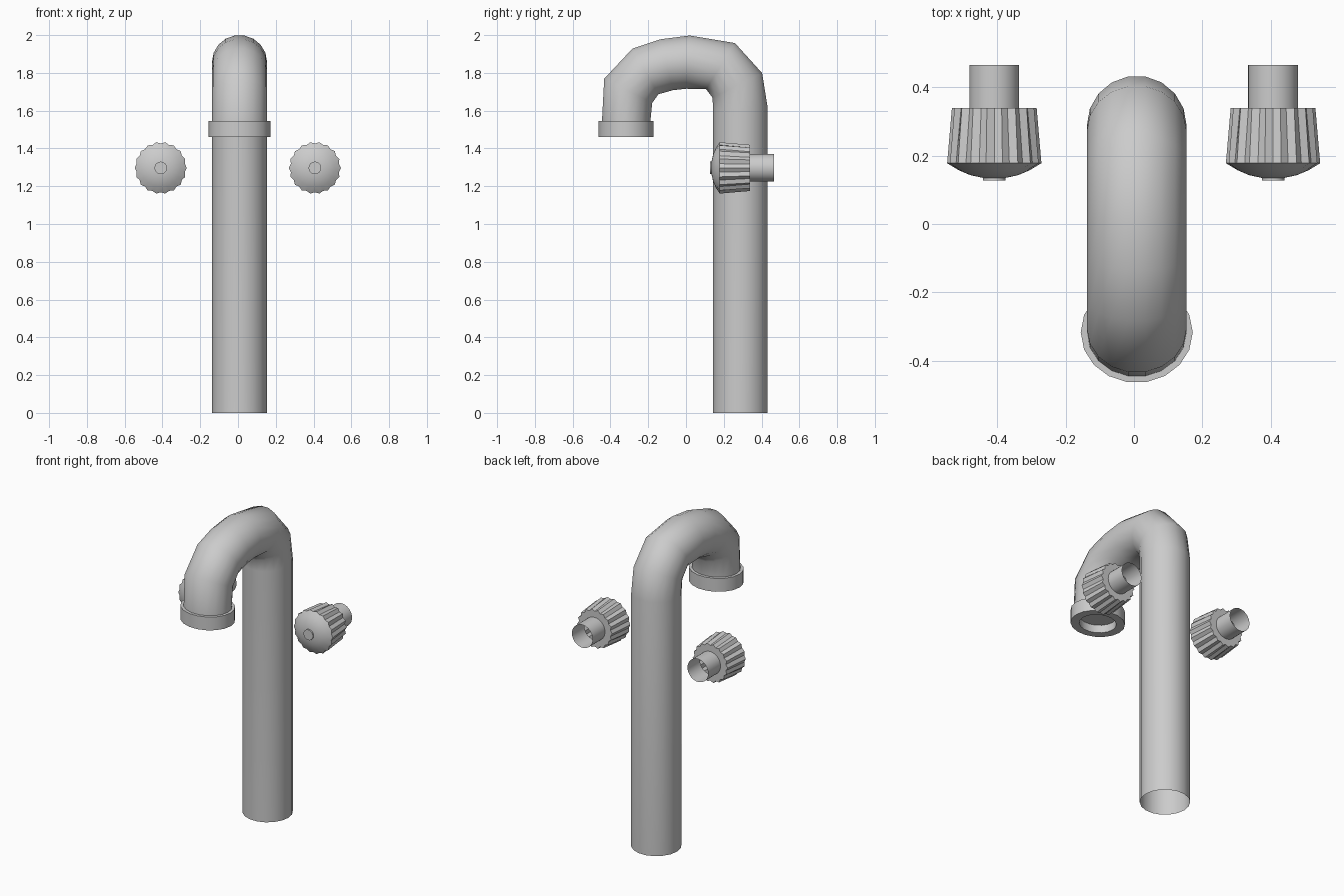
import bpy, bmesh, math
from mathutils import Vector

if "Cube" in bpy.data.objects:
    bpy.data.objects.remove(bpy.data.objects["Cube"])


def loft(name, rings, cap_end=False, angle=30):
    """Skin a list of equal-length point rings into one object."""
    bm = bmesh.new()
    loops = [[bm.verts.new(p) for p in ring] for ring in rings]
    n = len(loops[0])
    for a, b in zip(loops, loops[1:]):
        for i in range(n):
            j = (i + 1) % n
            bm.faces.new((a[i], a[j], b[j], b[i]))
    if cap_end:
        bm.faces.new(loops[-1])
    bmesh.ops.recalc_face_normals(bm, faces=bm.faces)
    me = bpy.data.meshes.new(name)
    bm.to_mesh(me)
    bm.free()
    ob = bpy.data.objects.new(name, me)
    bpy.context.collection.objects.link(ob)
    bpy.ops.object.select_all(action='DESELECT')
    ob.select_set(True)
    bpy.context.view_layer.objects.active = ob
    bpy.ops.object.shade_smooth_by_angle(angle=math.radians(angle))
    return ob


def ellipse(center, u, v, n):
    return [center + u * math.cos(2 * math.pi * i / n) + v * math.sin(2 * math.pi * i / n)
            for i in range(n)]


CX, SIDES = 0.008, 18

# Pipe: (outer y, outer z, inner y, inner z) of each cross-section, open ends
sections = [
    (0.434, 0.0, 0.142, 0.0), (0.434, 1.62, 0.142, 1.60),
    (0.405, 1.80, 0.138, 1.668), (0.26, 1.96, 0.105, 1.712),
    (0.02, 2.0, 0.0, 1.714), (-0.135, 1.98, -0.07, 1.706),
    (-0.285, 1.93, -0.145, 1.685), (-0.435, 1.77, -0.177, 1.64),
    (-0.447, 1.54, -0.187, 1.54),
]
pipe_rings = []
for oy, oz, iy, iz in sections:
    outer, inner = Vector((CX, oy, oz)), Vector((CX, iy, iz))
    pipe_rings.append(ellipse((outer + inner) / 2, Vector((0.146, 0, 0)),
                              (outer - inner) / 2, SIDES))
loft("pipe", pipe_rings, angle=60)

# Spout collar with a recessed outlet: (x radius, y radius, z)
collar = [(0.142, 0.127, 1.545), (0.164, 0.148, 1.545), (0.164, 0.148, 1.46),
          (0.112, 0.101, 1.46), (0.112, 0.101, 1.51)]
loft("spout_collar",
     [ellipse(Vector((CX, -0.317, z)), Vector((rx, 0, 0)), Vector((0, ry, 0)), SIDES)
      for rx, ry, z in collar], cap_end=True)


def knob_ring(cx, y, ridge, valley, n=36):
    return [Vector((cx + r * math.cos(a), y, 1.297 + r * math.sin(a)))
            for i in range(n)
            for a, r in [(2 * math.pi * i / n, valley if i % 2 else ridge)]]


# Tap handles: open stem, fluted grip, domed front and small button
for side, cx in (("left", -0.409), ("right", 0.407)):
    handle = [(0.34, 0.073, 0.073), (0.34, 0.124, 0.112), (0.178, 0.138, 0.129),
              (0.157, 0.103, 0.103), (0.143, 0.07, 0.07), (0.135, 0.033, 0.033)]
    loft(side + "_handle", [knob_ring(cx, *p) for p in handle], cap_end=True)
    loft(side + "_stem", [knob_ring(cx, y, 0.073, 0.073) for y in (0.465, 0.34)])
    loft(side + "_button", [knob_ring(cx, y, 0.033, 0.033) for y in (0.137, 0.127)],
         cap_end=True)
